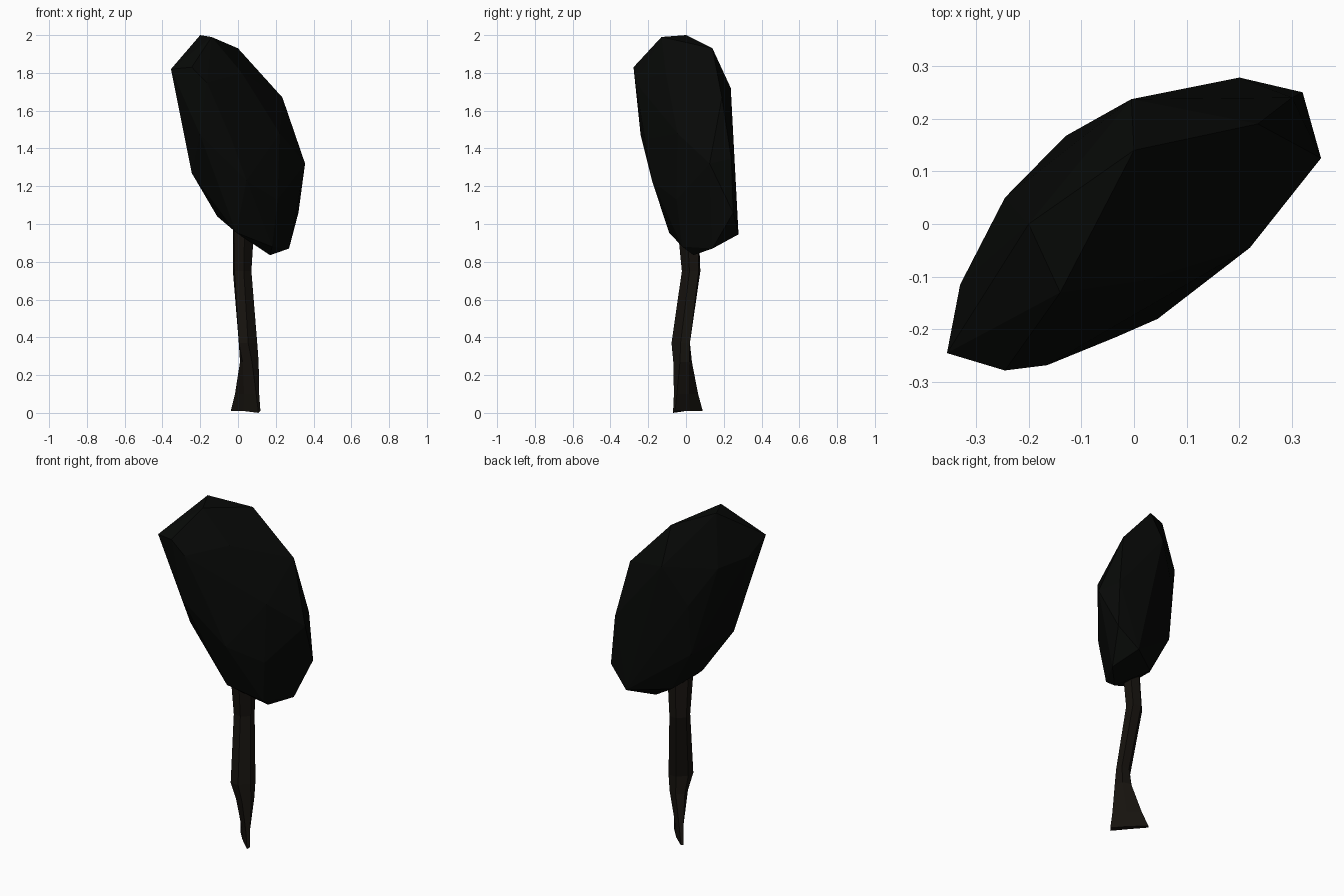
import bpy, bmesh
from math import cos, sin, pi, sqrt


def finish(bm, name, color):
    bmesh.ops.recalc_face_normals(bm, faces=bm.faces)
    mesh = bpy.data.meshes.new(name)
    bm.to_mesh(mesh)
    bm.free()
    mat = bpy.data.materials.new(name + "_color")
    mat.diffuse_color = (*color, 1)
    mesh.materials.append(mat)
    obj = bpy.data.objects.new(name, mesh)
    bpy.context.collection.objects.link(obj)
    return obj


# Canopy: faceted hull around the leaning, flattened crown
crown = [
    (-0.20, 0.00, 2.00), (-0.14, -0.13, 1.99), (0.00, 0.14, 1.93),
    (-0.355, -0.245, 1.82), (-0.245, -0.278, 1.83), (-0.165, -0.268, 1.75),
    (-0.33, -0.115, 1.73), (-0.245, 0.05, 1.70), (-0.13, 0.167, 1.49),
    (-0.005, 0.237, 1.72), (0.235, 0.19, 1.67), (0.22, -0.045, 1.48),
    (-0.20, -0.24, 1.47), (-0.035, -0.215, 1.45), (0.045, -0.18, 1.23),
    (0.355, 0.125, 1.32), (0.32, 0.25, 1.06), (0.20, 0.278, 0.945),
    (0.125, 0.25, 1.05), (-0.245, -0.10, 1.27), (-0.11, 0.00, 1.04),
    (-0.01, -0.09, 0.955), (0.17, 0.04, 0.835), (0.27, 0.14, 0.87),
    (0.21, -0.05, 1.13), (0.18, -0.02, 0.88), (-0.13, 0.14, 1.19),
    (0.00, 0.134, 0.95), (0.02, -0.107, 1.80), (0.30, 0.24, 1.345),
]
bm = bmesh.new()
for p in crown:
    bm.verts.new(p)
bmesh.ops.convex_hull(bm, input=bm.verts)
finish(bm, "canopy", (0.0022, 0.0027, 0.0022))

# Trunk: six-sided rings (x, y, z, diagonal radius, cross radius)
rings = [
    (0.04, 0.01, 0.01, 0.015, 0.107),
    (0.048, 0.00, 0.10, 0.022, 0.082),
    (0.06, -0.018, 0.27, 0.050, 0.046),
    (0.053, -0.028, 0.37, 0.068, 0.036),
    (0.022, 0.027, 0.75, 0.057, 0.042),
    (0.03, 0.01, 1.00, 0.072, 0.045),
]
N = 6
bm = bmesh.new()
loops = []
for x, y, z, ru, rv in rings:
    loop = []
    for i in range(N):
        u, v = ru * cos(2 * pi * i / N), rv * sin(2 * pi * i / N) * 1.12
        loop.append(bm.verts.new((x + (u - v) / sqrt(2), y + (u + v) / sqrt(2), z)))
    loops.append(loop)
for a, b in zip(loops, loops[1:]):
    for i in range(N):
        j = (i + 1) % N
        bm.faces.new((a[i], a[j], b[j], b[i]))
bm.faces.new(loops[0])
bm.faces.new(loops[-1])
# Foot rests on the ground at one point
loops[0][4].co.z = 0.0
finish(bm, "trunk", (0.008, 0.0063, 0.0045))
